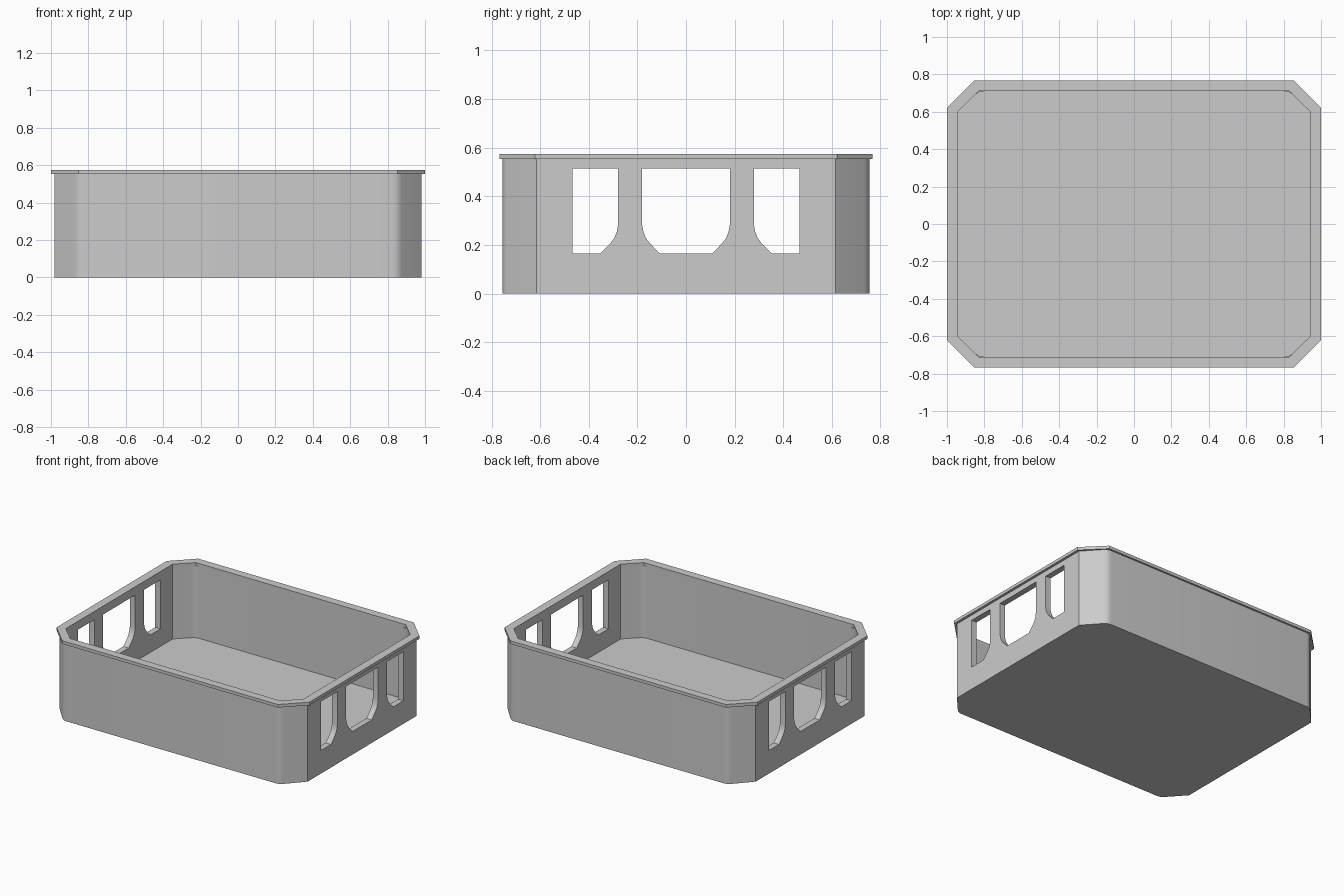
import bpy
import bmesh
from mathutils import Vector

cube = bpy.data.objects.get("Cube")
if cube:
    bpy.data.objects.remove(cube, do_unlink=True)

grey = bpy.data.materials.new("light_grey")
grey.use_nodes = True
grey.diffuse_color = (0.6, 0.6, 0.6, 1)
grey.node_tree.nodes["Principled BSDF"].inputs["Base Color"].default_value = (0.6, 0.6, 0.6, 1)

RIM_BASE, TOP, FLOOR = 0.553, 0.575, 0.04


def octagon(hx, hy, cx, cy, rounding=0.0, steps=5):
    """Corner-cut rectangle; the corners on the long sides may be rounded."""
    p_side, p_long = Vector((hx, cy)), Vector((cx, hy))
    corner = [p_side]
    if rounding:
        a = p_long + (p_side - p_long).normalized() * rounding
        b = p_long - Vector((rounding, 0))
        for i in range(steps + 1):
            t = i / steps
            corner.append(a * (1 - t) ** 2 + p_long * 2 * t * (1 - t) + b * t * t)
    else:
        corner.append(p_long)
    pts = []
    for sx, sy in ((1, 1), (-1, 1), (-1, -1), (1, -1)):
        quarter = [(p.x * sx, p.y * sy) for p in corner]
        pts += quarter if sx * sy > 0 else quarter[::-1]
    return pts


def make_object(name, bm):
    bmesh.ops.recalc_face_normals(bm, faces=bm.faces[:])
    mesh = bpy.data.meshes.new(name)
    bm.to_mesh(mesh)
    bm.free()
    mesh.materials.append(grey)
    obj = bpy.data.objects.new(name, mesh)
    bpy.context.collection.objects.link(obj)
    return obj


def stack(name, loops, closed_ring):
    """Join equal outlines at given heights; cap the ends or close to a ring."""
    bm = bmesh.new()
    rows = [[bm.verts.new((x, y, z)) for x, y in pts] for pts, z in loops]
    n = len(rows[0])
    pairs = list(zip(rows, rows[1:]))
    if closed_ring:
        pairs.append((rows[-1], rows[0]))
    else:
        bm.faces.new(rows[0])
        bm.faces.new(rows[-1])
    for lower, upper in pairs:
        for i in range(n):
            j = (i + 1) % n
            bm.faces.new((lower[i], lower[j], upper[j], upper[i]))
    return make_object(name, bm)


def window_cutter(name, profile):
    bm = bmesh.new()
    face = bm.faces.new([bm.verts.new((-1.2, y, z)) for y, z in profile])
    ext = bmesh.ops.extrude_face_region(bm, geom=[face])
    moved = [v for v in ext["geom"] if isinstance(v, bmesh.types.BMVert)]
    bmesh.ops.translate(bm, verts=moved, vec=(2.4, 0, 0))
    obj = make_object(name, bm)
    obj.hide_render = True
    return obj


# Tray body with floor
outer = octagon(0.982, 0.755, 0.855, 0.615, 0.03)
inner = octagon(0.94, 0.71, 0.83, 0.605, 0.03)
tray = stack("tray_body", [(outer, 0), (outer, RIM_BASE), (inner, RIM_BASE), (inner, FLOOR)], False)

# Rim around the top
rim_out = octagon(1.0, 0.768, 0.853, 0.621)
rim_in = octagon(0.94, 0.71, 0.83, 0.603)
rim = stack("top_rim", [(rim_out, RIM_BASE), (rim_out, TOP), (rim_in, TOP), (rim_in, RIM_BASE)], True)

# Windows through both short sides
LOW, HIGH = 0.165, 0.515
# curved lower corner: (inset from the side, height above the sill)
CURVE = [(0.072, 0), (0.03, 0.043), (0.015, 0.064), (0.005, 0.088), (0, 0.115)]
right_curve = [(-d, LOW + h) for d, h in CURVE]
left_curve = [(d, LOW + h) for d, h in reversed(CURVE)]

middle = [(-0.18 + d, z) for d, z in left_curve] + [(0.18 + d, z) for d, z in right_curve]
middle += [(0.18, HIGH), (-0.18, HIGH)]
side = [(0.28 + d, z) for d, z in left_curve] + [(0.467, LOW), (0.467, HIGH), (0.28, HIGH)]
mirrored = [(-y, z) for y, z in reversed(side)]

cutters = [window_cutter("window_cutter", p) for p in (middle, side, mirrored)]
bpy.context.view_layer.objects.active = tray
for cutter in cutters:
    mod = tray.modifiers.new("window", "BOOLEAN")
    mod.operation = "DIFFERENCE"
    mod.solver = "EXACT"
    mod.object = cutter
    bpy.ops.object.modifier_apply(modifier=mod.name)
for cutter in cutters:
    bpy.data.objects.remove(cutter, do_unlink=True)

# Smooth rounded corners, crisp edges elsewhere
for obj in (tray, rim):
    bpy.ops.object.select_all(action="DESELECT")
    obj.select_set(True)
    bpy.context.view_layer.objects.active = obj
    bpy.ops.object.shade_smooth_by_angle(angle=0.5)
